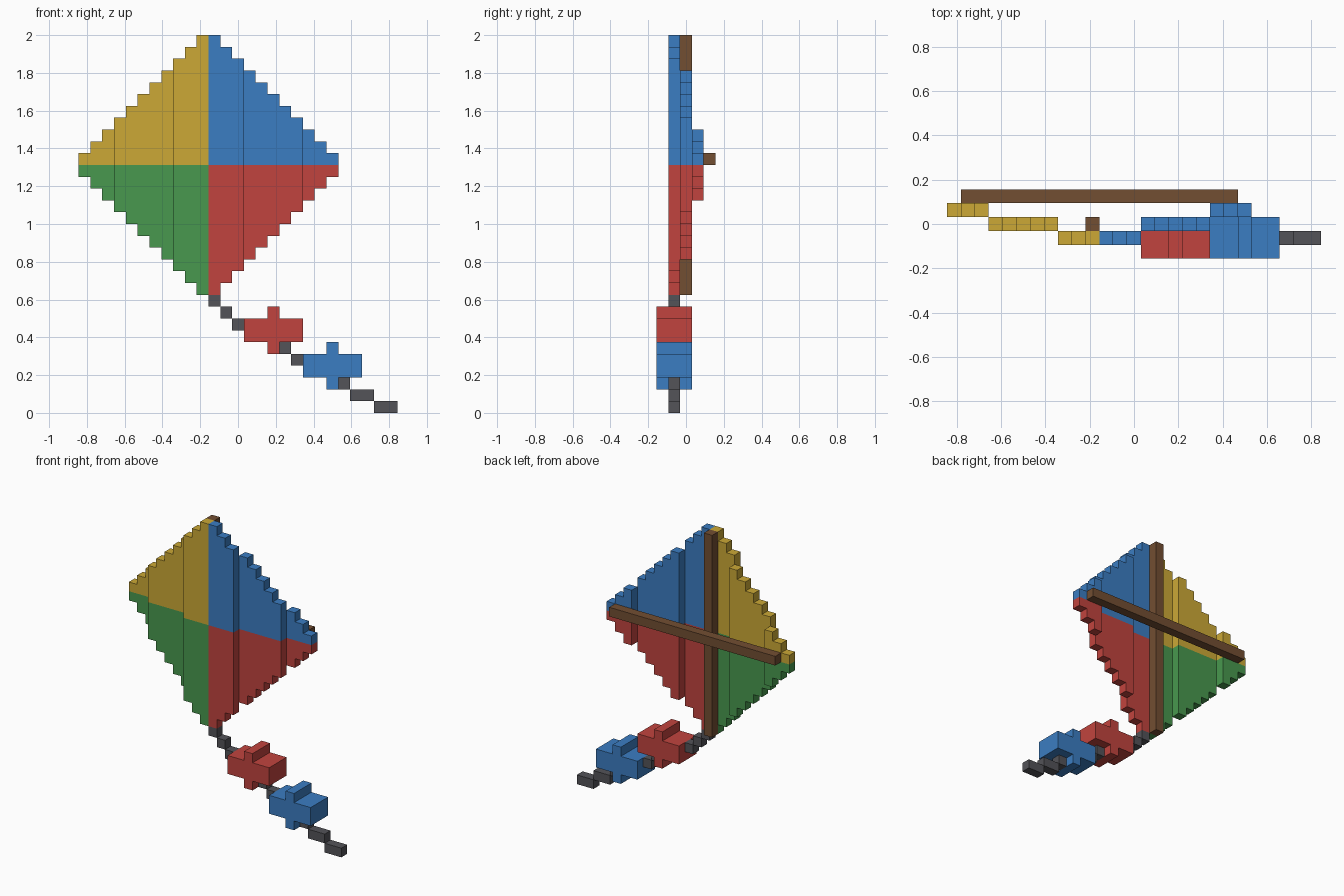
import bpy, bmesh

if "Cube" in bpy.data.objects:
    bpy.data.objects.remove(bpy.data.objects["Cube"])

U = 0.0625            # one block
OX, OY = -13.5, -2.5  # block offsets that centre the model
CX = 11               # kite centre line, in blocks
MID = 21              # height of the panel split, in blocks


def material(name, hex_code):
    rgb = [int(hex_code[i:i + 2], 16) / 255 for i in (0, 2, 4)]
    mat = bpy.data.materials.new(name)
    mat.diffuse_color = [((c + 0.055) / 1.055) ** 2.4 for c in rgb] + [1]
    mat.use_nodes = True
    mat.node_tree.nodes["Principled BSDF"].inputs["Base Color"].default_value = mat.diffuse_color
    return mat


YELLOW = material("yellow", "CCA936")
BLUE = material("blue", "3B7DC2")
RED = material("red", "C1443E")
GREEN = material("green", "48984E")
BROWN = material("brown", "724E32")
DARK = material("dark_grey", "535358")


def extruded(name, mat, parts):
    """Each part is (front profile in x/z blocks, y start, y end)."""
    bm = bmesh.new()
    for profile, y0, y1 in parts:
        face = bm.faces.new([bm.verts.new(((x + OX) * U, (y0 + OY) * U, z * U))
                             for x, z in profile])
        geo = bmesh.ops.extrude_face_region(bm, geom=[face], use_keep_orig=True)
        moved = [v for v in geo["geom"] if isinstance(v, bmesh.types.BMVert)]
        bmesh.ops.translate(bm, verts=moved, vec=(0, (y1 - y0) * U, 0))
    bmesh.ops.recalc_face_normals(bm, faces=bm.faces)
    mesh = bpy.data.meshes.new(name)
    bm.to_mesh(mesh)
    bm.free()
    mesh.materials.append(mat)
    obj = bpy.data.objects.new(name, mesh)
    bpy.context.collection.objects.link(obj)
    return obj


def rect(x0, x1, z0, z1):
    return [(x0, z0), (x1, z0), (x1, z1), (x0, z1)]


def panel(name, mat, side, up):
    """Stepped quarter of the sail, swept back in three strips."""
    parts = []
    for d0, d1, y in ((0, 3, 1), (3, 8, 2), (8, 11, 3)):
        pts = [(CX + side * d1, MID), (CX + side * d0, MID)]
        for d in range(d0, d1):
            z = MID + up * (11 - d)
            pts += [(CX + side * d, z), (CX + side * (d + 1), z)]
        parts.append((pts, y, y + 1))
    extruded(name, mat, parts)


# Sail panels
panel("sail_upper_left", YELLOW, -1, 1)
panel("sail_upper_right", BLUE, 1, 1)
panel("sail_lower_left", GREEN, -1, -1)
panel("sail_lower_right", RED, 1, -1)

# Spars on the back
extruded("upright_spar", BROWN, [(rect(10, 11, 10, 32), 2, 3)])
extruded("cross_spar", BROWN, [(rect(1, 21, 21, 22), 4, 5)])

# Tail string: x start, x end, height
string = [(11, 12, 9), (12, 13, 8), (13, 14, 7), (17, 18, 5), (18, 19, 4),
          (22, 23, 2), (23, 25, 1), (25, 27, 0)]
extruded("tail_string", DARK, [(rect(a, b, z, z + 1), 1, 2) for a, b, z in string])

# Tail bows: box with a raised knot above and below
for name, mat, x, z in (("tail_bow_upper", RED, 14, 6), ("tail_bow_lower", BLUE, 19, 3)):
    cross = [(0, 0), (2, 0), (2, -1), (3, -1), (3, 0), (5, 0),
             (5, 2), (3, 2), (3, 3), (2, 3), (2, 2), (0, 2)]
    extruded(name, mat, [([(x + a, z + b) for a, b in cross], 0, 3)])
